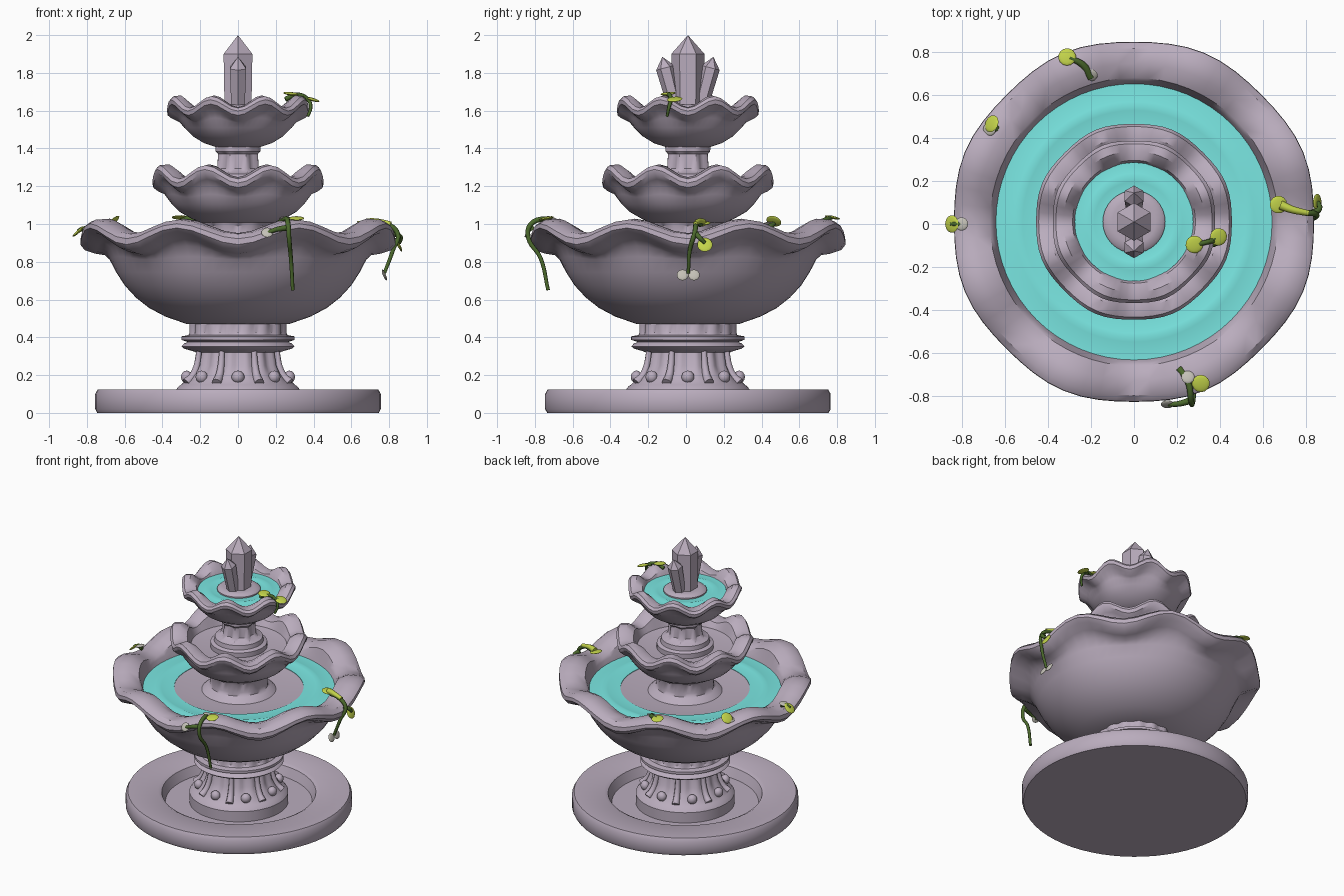
import bpy, bmesh, math
from mathutils import Vector

if "Cube" in bpy.data.objects:
    bpy.data.objects.remove(bpy.data.objects["Cube"])

CY = 0.01  # fountain axis sits slightly behind the origin


def material(name, rgb):
    m = bpy.data.materials.new(name)
    m.diffuse_color = (*rgb, 1)
    m.use_nodes = True
    m.node_tree.nodes["Principled BSDF"].inputs["Base Color"].default_value = m.diffuse_color
    return m


STONE = material("mauve_stone", (0.49, 0.415, 0.51))
WATER = material("turquoise_water", (0.22, 0.90, 0.86))
STEM = material("dark_green_stem", (0.07, 0.14, 0.025))
LEAF = material("lime_leaf", (0.55, 0.66, 0.07))
PALE = material("pale_leaf_underside", (0.55, 0.53, 0.47))


def finish(bm, name, mat, angle=35):
    bmesh.ops.remove_doubles(bm, verts=bm.verts, dist=1e-5)
    bmesh.ops.recalc_face_normals(bm, faces=bm.faces)
    me = bpy.data.meshes.new(name)
    bm.to_mesh(me)
    bm.free()
    me.materials.append(mat)
    ob = bpy.data.objects.new(name, me)
    bpy.context.collection.objects.link(ob)
    if angle:
        bpy.ops.object.select_all(action='DESELECT')
        ob.select_set(True)
        bpy.context.view_layer.objects.active = ob
        bpy.ops.object.shade_smooth_by_angle(angle=math.radians(angle))
    return ob


def lathe(name, profile, mat=STONE, lobes=8, seg=64, angle=35):
    """Spin (r, z, radial wave, height wave) points; wave crests lie between the axes."""
    bm = bmesh.new()
    rings = []
    for p in profile:
        r, z, wr, wz = (*p, 0, 0)[:4]
        ring = []
        for i in range(seg):
            a = 2 * math.pi * i / seg
            w = -math.cos(lobes * a)
            rr = r + wr * w
            ring.append(bm.verts.new((rr * math.cos(a), CY + rr * math.sin(a), z + wz * w)))
        rings.append(ring)
    for a, b in zip(rings, rings[1:]):
        for i in range(seg):
            j = (i + 1) % seg
            bm.faces.new((a[i], a[j], b[j], b[i]))
    return finish(bm, name, mat, angle)


def tube(name, points, radius, mat):
    """Round tube along a smooth path, thinner at its end."""
    cu = bpy.data.curves.new(name, 'CURVE')
    cu.dimensions = '3D'
    cu.bevel_depth = radius
    cu.bevel_resolution = 2
    cu.resolution_u = 6
    cu.use_fill_caps = True
    sp = cu.splines.new('BEZIER')
    sp.bezier_points.add(len(points) - 1)
    for i, (bp, co) in enumerate(zip(sp.bezier_points, points)):
        bp.co = co
        bp.handle_left_type = bp.handle_right_type = 'AUTO'
        bp.radius = 1 - 0.4 * i / (len(points) - 1)
    tmp = bpy.data.objects.new(name + "_path", cu)
    bpy.context.collection.objects.link(tmp)
    bpy.context.view_layer.update()
    me = bpy.data.meshes.new_from_object(tmp.evaluated_get(bpy.context.evaluated_depsgraph_get()))
    bpy.data.objects.remove(tmp)
    bm = bmesh.new()
    bm.from_mesh(me)
    return finish(bm, name, mat, 50)


def blob(name, co, size, mat, normal=(0, 0, 1)):
    """Ellipsoid whose short axis follows the normal."""
    bm = bmesh.new()
    bmesh.ops.create_uvsphere(bm, u_segments=14, v_segments=8, radius=1)
    bmesh.ops.scale(bm, vec=size, verts=bm.verts)
    rot = Vector(normal).to_track_quat('Z', 'Y').to_matrix()
    bmesh.ops.rotate(bm, matrix=rot, verts=bm.verts)
    bmesh.ops.translate(bm, vec=co, verts=bm.verts)
    return finish(bm, name, mat, 60)


def polar(r, deg, z):
    a = math.radians(deg)
    return (r * math.cos(a), CY + r * math.sin(a), z)


# Ground basin with a sunken floor
lathe("base_basin", [(0, 0), (.745, 0), (.756, .02), (.756, .10), (.742, .125), (.54, .125),
                     (.515, .112), (.49, .045), (0, .045)])

# Pedestal: fluted foot, double ring moulding and neck
lathe("pedestal", [(0, .04), (.33, .04), (.33, .12), (.315, .14), (.30, .15), (.28, .17),
                   (.25, .21, .006), (.23, .25, .008), (.218, .32, .008), (.25, .33), (.285, .34),
                   (.30, .352), (.285, .368), (.265, .375), (.30, .387), (.30, .405), (.262, .412),
                   (.255, .425, .007), (.255, .475, .007), (0, .475)], lobes=16, seg=96)
for k in range(8):
    d = 45 * k
    blob(f"pedestal_knob_{k}", polar(.272, d, .19), (.034, .034, .03), STONE, polar(1, d, 0))
    tube(f"pedestal_rib_{k}", [polar(r, d + 22.5, z) for r, z in
                               ((.295, .16), (.262, .19), (.235, .25), (.222, .33))], .026, STONE)

# Three scalloped bowls
lathe("lower_bowl", [(0, .47), (.27, .47), (.385, .51), (.47, .555), (.54, .61), (.60, .675),
                     (.645, .745), (.68, .82, 0, .008), (.705, .86, 0, .025), (.755, .885, .0, .042),
                     (.815, .908, .003, .046), (.842, .935, .007, .044), (.84, .962, .007, .04),
                     (.81, .985, .005, .038), (.735, .99, 0, .038), (.668, .962, 0, .03),
                     (.65, .92), (.632, .86), (.445, .86), (.435, .885), (.31, .872), (0, .872)])
lathe("middle_bowl", [(0, 1.0), (.18, 1.0), (.24, 1.025), (.31, 1.065), (.35, 1.105), (.378, 1.15, 0, .008),
                      (.39, 1.18, 0, .022), (.425, 1.205, .002, .032), (.452, 1.228, .004, .036),
                      (.458, 1.253, .004, .036), (.445, 1.275, .003, .036), (.395, 1.282, 0, .034),
                      (.345, 1.258, 0, .022), (.32, 1.20), (.25, 1.19), (0, 1.19)])
lathe("upper_bowl", [(0, 1.405), (.11, 1.405), (.18, 1.428), (.24, 1.465), (.285, 1.51), (.308, 1.55, 0, .012),
                     (.325, 1.568, 0, .022), (.355, 1.588, .002, .028), (.376, 1.605, .004, .03),
                     (.38, 1.628, .004, .03), (.365, 1.645, .003, .031), (.328, 1.65, 0, .031),
                     (.285, 1.628, 0, .016), (.265, 1.58), (0, 1.57)])

# Columns joining the bowls
lathe("lower_column", [(0, .865), (.255, .865), (.235, .885), (.21, .9), (.195, .91), (.19, .93, .005),
                       (.188, .99, .005), (.20, 1.01), (0, 1.01)], seg=48)
lathe("upper_column", [(0, 1.18), (.19, 1.18), (.19, 1.225), (.165, 1.235), (.16, 1.265), (.13, 1.275),
                       (.11, 1.295, .008), (.105, 1.37, .008), (.12, 1.385, .004), (.122, 1.42), (0, 1.42)], seg=48)
lathe("crystal_plinth", [(0, 1.57), (.145, 1.57), (.145, 1.615), (.13, 1.628), (.10, 1.632), (0, 1.632)], seg=32)

# Water rings with a faint ripple
for name, r0, r1, z in (("lower_water", .432, .642, .888), ("upper_water", .135, .275, 1.606)):
    m = (r0 + r1) / 2
    lathe(name, [(r0, z - .01), (r1, z - .01), (r1, z), (m + .02, z), (m, z + .006), (m - .02, z),
                 (r0, z), (r0, z - .01)], WATER)


# Crystal cluster: six-sided tapered prisms with pointed tips
def crystal(name, base, tip, r_base, r_top, point):
    base, tip = Vector(base), Vector(tip)
    axis = (tip - base).normalized()
    side = Vector((0, 1, 0)) - axis * axis.y
    side.normalize()
    other = axis.cross(side)
    bm = bmesh.new()
    rings = []
    for c, r in ((base, r_base), (tip - axis * point, r_top)):
        rings.append([bm.verts.new(c + r * (side * math.cos(k * math.pi / 3) + other * math.sin(k * math.pi / 3)))
                      for k in range(6)])
    top = bm.verts.new(tip)
    bm.faces.new(rings[0])
    for i in range(6):
        j = (i + 1) % 6
        bm.faces.new((rings[0][i], rings[0][j], rings[1][j], rings[1][i]))
        bm.faces.new((rings[1][i], rings[1][j], top))
    finish(bm, name, STONE, 0)


crystal("centre_crystal", (0, CY, 1.60), (0, CY, 2.0), .082, .088, .10)
crystal("front_crystal", (0, CY - .06, 1.60), (0, CY - .135, 1.885), .04, .05, .06)
crystal("back_crystal", (0, CY + .06, 1.60), (0, CY + .135, 1.885), .04, .05, .06)


# Sprouts draped over the rims: stem paths plus (position, normal, material) leaves
def sprout(name, stems, leaves, r=.016):
    for i, path in enumerate(stems):
        tube(f"{name}_stem_{i}", path, r, STEM)
    for i, (co, n, mat) in enumerate(leaves):
        blob(f"{name}_leaf_{i}", co, (.041, .041, .008) if mat is LEAF else (.031, .031, .008), mat, n)


sprout("right_sprout",
       [[(.71, .075, 1.0), (.78, .055, 1.0), (.845, .045, .95), (.82, .02, .86), (.775, .012, .74)],
        [(.83, .05, .95), (.86, .07, .93), (.855, .1, .9)]],
       [((.67, .09, 1.005), (.2, 0, 1), LEAF), ((.85, .10, .89), (1, 0, .5), LEAF),
        ((.775, -.018, .73), (1, 0, .4), PALE), ((.775, .042, .73), (1, 0, .4), PALE)])
tube("right_sprout_young_stem", [(.68, .088, 1.008), (.73, .068, 1.012), (.81, .05, 1.0)], .022, LEAF)
sprout("front_sprout",
       [[(.21, -.67, 1.0), (.25, -.73, 1.025), (.265, -.82, 1.0), (.27, -.835, .93), (.28, -.77, .82), (.29, -.73, .65)],
        [(.26, -.82, .98), (.20, -.835, .97), (.15, -.835, .95)]],
       [((.31, -.74, 1.03), (0, -.2, 1), LEAF), ((.25, -.71, 1.03), (0, .3, 1), PALE),
        ((.155, -.836, .955), (0, -.9, .6), PALE)])
sprout("back_sprout",
       [[(-.20, .68, .99), (-.24, .74, 1.02), (-.30, .77, 1.035)]],
       [((-.31, .775, 1.035), (0, .2, 1), LEAF), ((-.20, .69, 1.0), (0, -.5, 1), PALE)], .02)
sprout("left_rear_sprout",
       [[(-.64, .44, .98), (-.66, .46, 1.0), (-.67, .47, 1.01)]],
       [((-.66, .465, 1.015), (-.7, .3, .8), LEAF), ((-.67, .44, 1.0), (-.3, 0, 1), PALE)], .018)
sprout("left_sprout",
       [[(-.78, .0, .965), (-.82, 0, .975), (-.85, 0, .96)]],
       [((-.845, 0, .96), (-.8, 0, .9), LEAF), ((-.80, 0, .98), (-.2, 0, 1), PALE)], .016)
sprout("upper_sprout",
       [[(.25, -.10, 1.66), (.31, -.09, 1.685), (.37, -.08, 1.66), (.385, -.09, 1.62), (.37, -.10, 1.57)],
        [(.34, -.085, 1.67), (.39, -.06, 1.66)]],
       [((.28, -.095, 1.69), (.1, -.1, 1), LEAF), ((.392, -.06, 1.66), (.3, -.1, 1), LEAF)], .013)
